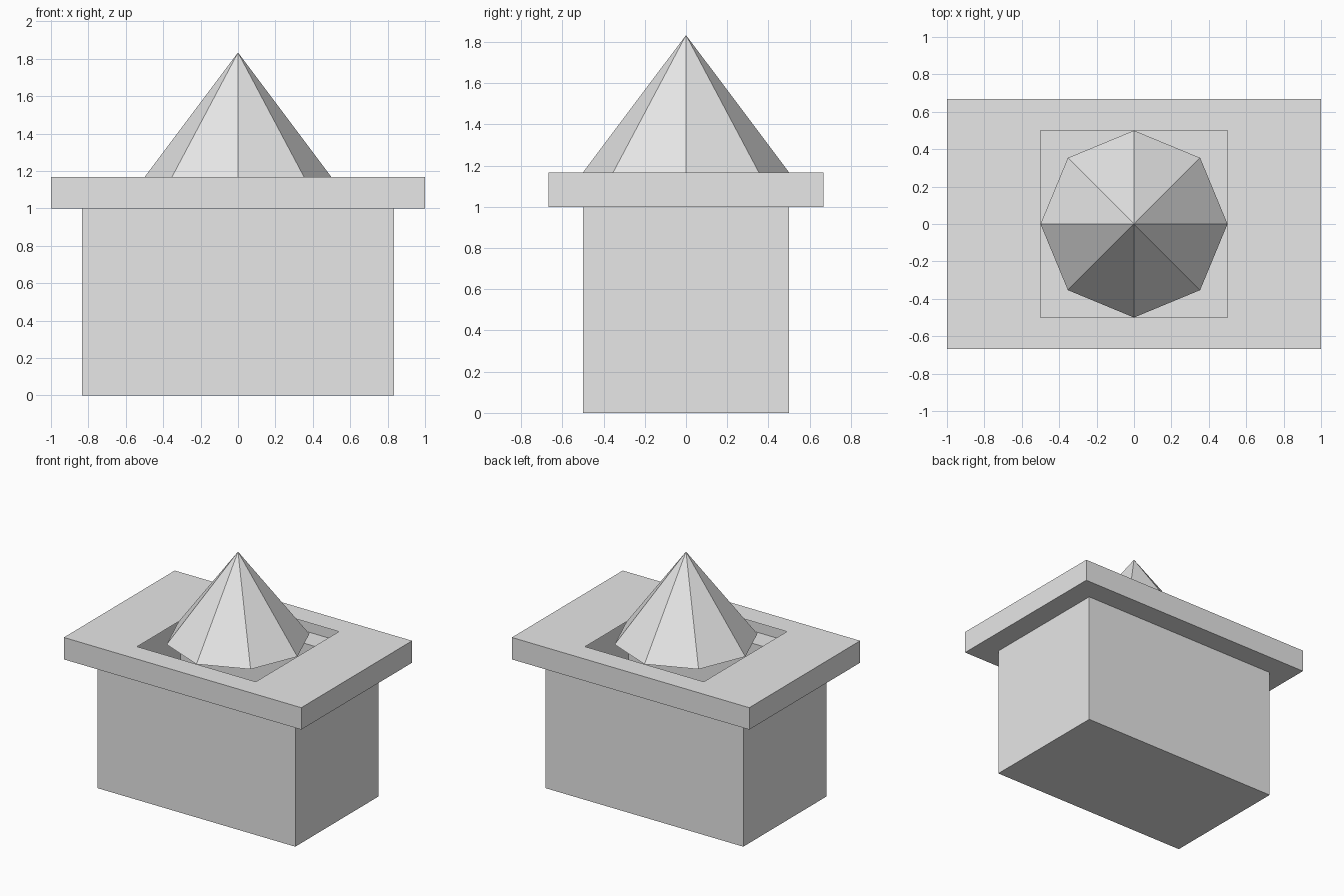
import bpy
import bmesh
from mathutils import Matrix

cube = bpy.data.objects.get("Cube")
if cube:
    bpy.data.objects.remove(cube, do_unlink=True)

grey = bpy.data.materials.new("light_grey")
grey.use_nodes = True
colour = (0.8, 0.8, 0.8, 1)
grey.diffuse_color = colour
grey.node_tree.nodes["Principled BSDF"].inputs["Base Color"].default_value = colour


def add_object(name, bm):
    mesh = bpy.data.meshes.new(name)
    bm.to_mesh(mesh)
    bm.free()
    mesh.materials.append(grey)
    obj = bpy.data.objects.new(name, mesh)
    bpy.context.collection.objects.link(obj)
    return obj


def rect_shell(name, sections, floor=False):
    """Join rectangular rings (half width, half depth, height) into an open shell."""
    bm = bmesh.new()
    corners = [(-1, -1), (1, -1), (1, 1), (-1, 1)]
    rings = [[bm.verts.new((sx * w, sy * d, z)) for sx, sy in corners]
             for w, d, z in sections]
    for a, b in zip(rings, rings[1:]):
        for i in range(4):
            j = (i + 1) % 4
            bm.faces.new((a[i], a[j], b[j], b[i]))
    if floor:
        bm.faces.new(reversed(rings[0]))
    return add_object(name, bm)


BODY_W, BODY_D, BODY_TOP = 0.833, 0.5, 1.0
SLAB_W, SLAB_D, SLAB_TOP = 1.0, 0.667, 1.167
HOLE, TIP = 0.5, 1.833

# Hollow box, open at the top
rect_shell("body", [(BODY_W, BODY_D, 0), (BODY_W, BODY_D, BODY_TOP)], floor=True)

# Overhanging hollow slab with a square opening in its top
rect_shell("top_slab", [(BODY_W, BODY_D, BODY_TOP), (SLAB_W, SLAB_D, BODY_TOP),
                        (SLAB_W, SLAB_D, SLAB_TOP), (HOLE, HOLE, SLAB_TOP)])

# Eight-sided spire over the opening
height = TIP - SLAB_TOP
bm = bmesh.new()
bmesh.ops.create_cone(bm, cap_ends=False, segments=8, radius1=HOLE, radius2=0,
                      depth=height,
                      matrix=Matrix.Translation((0, 0, SLAB_TOP + height / 2)))
bmesh.ops.remove_doubles(bm, verts=bm.verts, dist=0.0001)
bmesh.ops.recalc_face_normals(bm, faces=bm.faces)
add_object("spire", bm)
